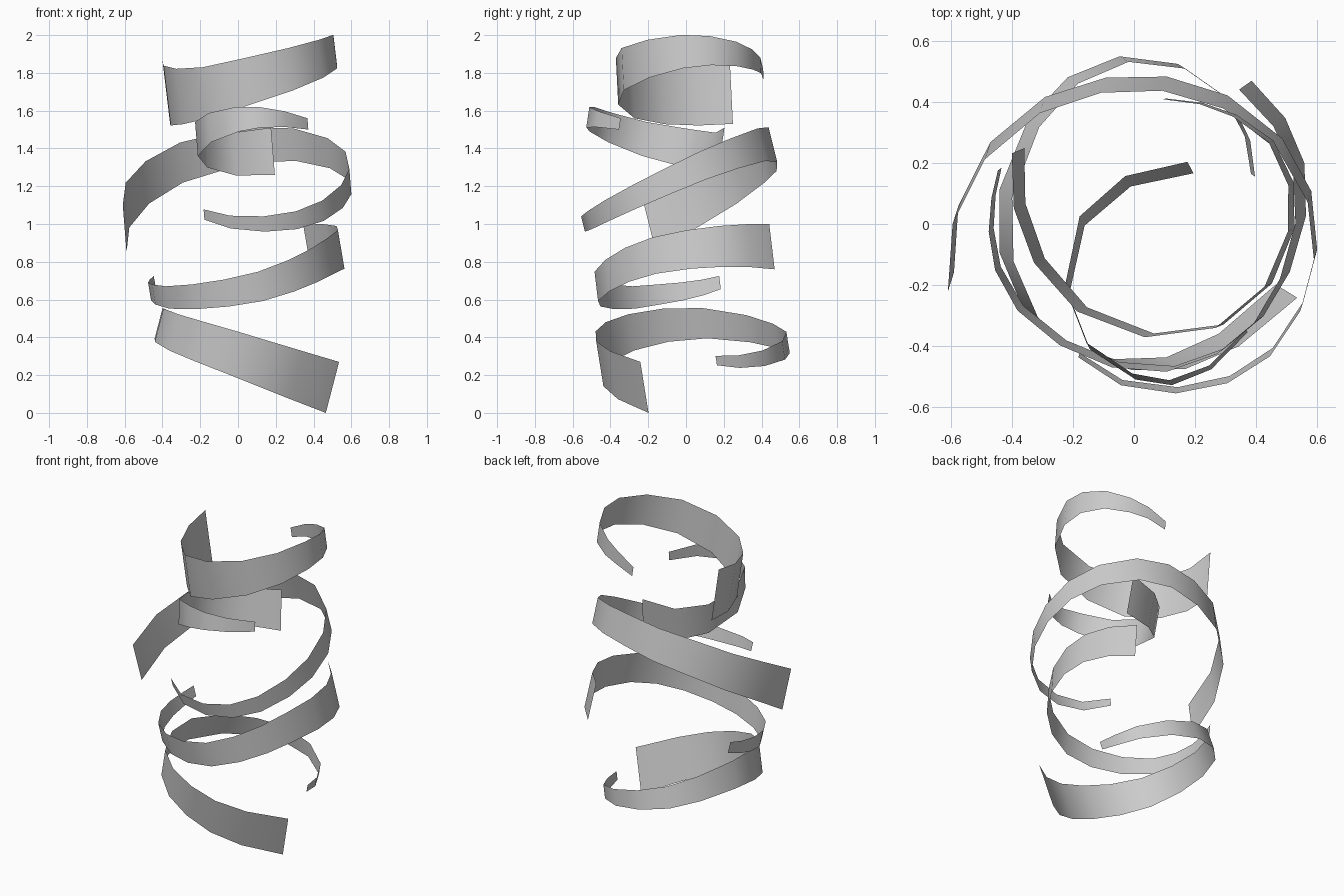
import bpy
from mathutils import Vector


def spline(pts, u):
    """Point on a smooth curve through pts, u from 0 to 1."""
    last = len(pts) - 1
    i = min(int(u * last), last - 1)
    f = u * last - i
    b, c = pts[i], pts[i + 1]
    a = pts[i - 1] if i > 0 else 2 * b - c
    d = pts[i + 2] if i + 2 <= last else 2 * c - b
    return 0.5 * (2 * b + (c - a) * f + (2 * a - 5 * b + 4 * c - d) * f ** 2
                  + (3 * b - a - 3 * c + d) * f ** 3)


def ribbon(name, path, axis, wide, narrow, segments):
    """Tapering strip that stands along axis and follows path."""
    pts = [Vector(p) for p in path]
    axis = Vector(axis)
    verts = []
    for k in range(segments + 1):
        t = k / segments
        centre = spline(pts, t)
        half = axis * (wide + (narrow - wide) * t) / 2
        verts += [centre - half, centre + half]
    faces = [(2 * k, 2 * k + 2, 2 * k + 3, 2 * k + 1) for k in range(segments)]
    mesh = bpy.data.meshes.new(name)
    mesh.from_pydata(verts, [], faces)
    mesh.polygons.foreach_set("use_smooth", [True] * segments)
    mesh.update()
    obj = bpy.data.objects.new(name, mesh)
    bpy.context.collection.objects.link(obj)


# Bottom band, wide end at front right, wrapping round the left to the back
ribbon("bottom_ribbon",
       [(.50, -.22, .135), (.28, -.40, .21), (.08, -.465, .28), (-.12, -.44, .35),
        (-.30, -.34, .41), (-.41, -.14, .46), (-.42, .10, .475), (-.31, .36, .44),
        (-.15, .50, .395), (.06, .545, .355), (.27, .45, .30), (.365, .30, .272),
        (.39, .16, .277)],
       (.26, -.16, 1), .27, .05, 14)

# Lower band, wide end at back right, wrapping round the front to the left
ribbon("lower_ribbon",
       [(.365, .455, .88), (.51, .28, .885), (.55, .05, .87), (.48, -.20, .825),
        (.34, -.38, .75), (.12, -.475, .67), (-.13, -.44, .625), (-.35, -.30, .61),
        (-.455, -.12, .63), (-.465, .05, .655), (-.44, .18, .69)],
       (-.17, -.12, 1), .24, .07, 14)

# Middle band, wide end at left, climbing over the back and down to the front
ribbon("middle_ribbon",
       [(-.60, -.19, .975), (-.585, .03, 1.10), (-.48, .24, 1.22), (-.30, .39, 1.325),
        (-.10, .455, 1.38), (.10, .46, 1.42), (.30, .40, 1.42), (.48, .26, 1.375),
        (.575, .09, 1.31), (.595, -.10, 1.225), (.55, -.27, 1.145), (.45, -.42, 1.07),
        (.31, -.51, 1.02), (.14, -.545, 1.0), (-.04, -.52, 1.01), (-.18, -.43, 1.05)],
       (-.08, -.25, 1), .25, .055, 15)

# Small inner band, wide end near the centre, curling out to the front
ribbon("inner_ribbon",
       [(.185, .185, 1.385), (-.02, .14, 1.37), (-.17, .01, 1.40), (-.22, -.22, 1.45),
        (-.15, -.40, 1.51), (0, -.50, 1.555), (.12, -.52, 1.565), (.25, -.47, 1.555),
        (.37, -.35, 1.53)],
       (-.08, .15, 1), .25, .06, 8)

# Top band, wide end at back left, wrapping round the front to the back
ribbon("top_ribbon",
       [(-.38, .24, 1.70), (-.375, .06, 1.68), (-.31, -.12, 1.675), (-.17, -.28, 1.695),
        (.05, -.365, 1.755), (.28, -.335, 1.82), (.44, -.20, 1.875), (.515, -.02, 1.913),
        (.515, .13, 1.918), (.45, .27, 1.90), (.33, .355, 1.87), (.22, .395, 1.84),
        (.10, .41, 1.79)],
       (-.12, -.05, 1), .34, .06, 12)
